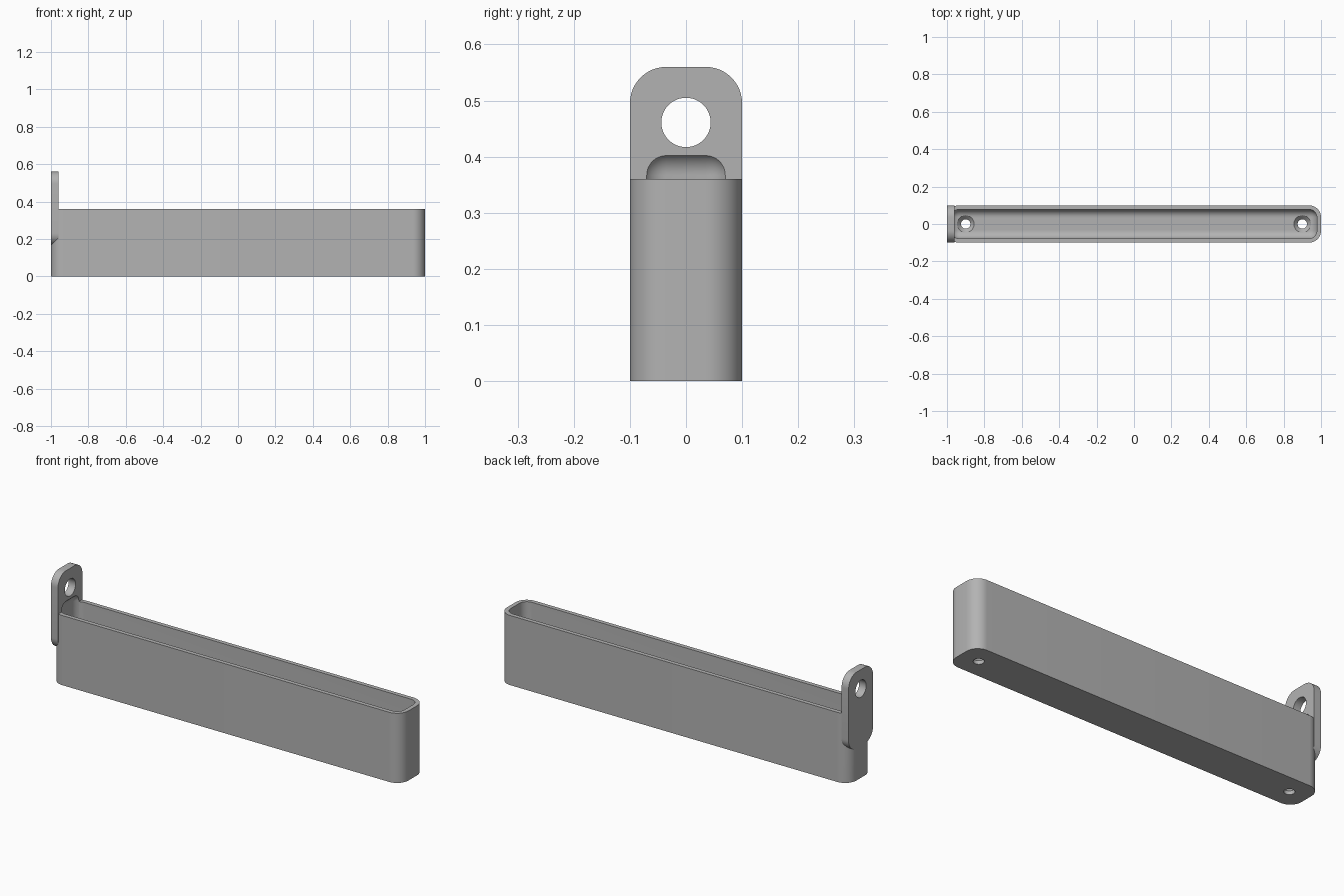
import bpy, bmesh
from math import cos, sin, pi, radians
from mathutils import Matrix, Vector

cube = bpy.data.objects.get("Cube")
if cube:
    bpy.data.objects.remove(cube, do_unlink=True)

GREY = (0.45, 0.45, 0.45, 1)
grey = bpy.data.materials.new("plain grey")
grey.use_nodes = True
grey.diffuse_color = GREY
grey.node_tree.nodes["Principled BSDF"].inputs["Base Color"].default_value = GREY

WALL, RADIUS, FLOOR = 0.022, 0.065, 0.04


def add_object(name, bm):
    bmesh.ops.recalc_face_normals(bm, faces=bm.faces)
    mesh = bpy.data.meshes.new(name)
    bm.to_mesh(mesh)
    bm.free()
    mesh.materials.append(grey)
    obj = bpy.data.objects.new(name, mesh)
    bpy.context.collection.objects.link(obj)
    return obj


def rounded_prism(name, half_u, half_v, depth, matrix, steps=12):
    """Rounded rectangle in local xy, extruded along local z."""
    bm = bmesh.new()
    ring = []
    for i, (su, sv) in enumerate([(1, 1), (-1, 1), (-1, -1), (1, -1)]):
        for k in range(steps + 1):
            a = (i + k / steps) * pi / 2
            ring.append(bm.verts.new((su * (half_u - RADIUS) + RADIUS * cos(a),
                                      sv * (half_v - RADIUS) + RADIUS * sin(a), 0)))
    face = bm.faces.new(ring)
    new = bmesh.ops.extrude_face_region(bm, geom=[face])["geom"]
    bmesh.ops.translate(bm, vec=(0, 0, depth),
                        verts=[v for v in new if isinstance(v, bmesh.types.BMVert)])
    bm.transform(matrix)
    return add_object(name, bm)


def rounded_box(name, low, high, radius):
    bm = bmesh.new()
    low, high = Vector(low), Vector(high)
    bmesh.ops.create_cube(bm, size=1, matrix=Matrix.Translation((low + high) / 2)
                          @ Matrix.Diagonal((high - low).to_4d()))
    bmesh.ops.bevel(bm, geom=bm.edges[:], offset=radius, segments=10,
                    profile=0.5, affect='EDGES')
    return add_object(name, bm)


def cone(name, r1, r2, depth, matrix):
    bm = bmesh.new()
    bmesh.ops.create_cone(bm, cap_ends=True, segments=48, radius1=r1, radius2=r2,
                          depth=depth, matrix=matrix)
    return add_object(name, bm)


def combine(target, other, operation):
    mod = target.modifiers.new(other.name, 'BOOLEAN')
    mod.operation, mod.solver, mod.object = operation, 'EXACT', other
    bpy.context.view_layer.objects.active = target
    bpy.ops.object.modifier_apply(modifier=mod.name)
    bpy.data.objects.remove(other, do_unlink=True)


# Long tray body with rounded vertical corners
tray = rounded_prism("tray_with_hanging_tab", 1, 0.1, 0.36, Matrix.Identity(4))

# Hanging tab, flush with the left-hand end
stand_up = Matrix(((0, 0, 1, -1), (1, 0, 0, 0), (0, 1, 0, 0.3625), (0, 0, 0, 1)))
tab = rounded_prism("hanging_tab", 0.1, 0.1975, 0.04, stand_up)
combine(tray, tab, 'UNION')

# Hollow with rounded floor, scooping slightly into the tab
hollow = rounded_box("hollow", (WALL - 1, WALL - 0.1, FLOOR),
                     (1 - WALL, 0.1 - WALL, 0.41), RADIUS - WALL)
combine(tray, hollow, 'DIFFERENCE')

# Round hole through the tab
tab_hole = cone("tab_hole", 0.044, 0.044, 0.2,
                Matrix.Translation((-1, 0, 0.461)) @ Matrix.Rotation(pi / 2, 4, 'Y'))
combine(tray, tab_hole, 'DIFFERENCE')

# Countersunk screw holes in the floor
for x in (-0.9, 0.9):
    combine(tray, cone("screw_hole", 0.025, 0.025, 0.2,
                       Matrix.Translation((x, 0, 0))), 'DIFFERENCE')
    combine(tray, cone("countersink", 0.025, 0.05, 0.026,
                       Matrix.Translation((x, 0, 0.032))), 'DIFFERENCE')

# Smooth curves, keep edges crisp
bpy.ops.object.select_all(action='DESELECT')
tray.select_set(True)
bpy.context.view_layer.objects.active = tray
bpy.ops.object.shade_smooth_by_angle(angle=radians(30))
